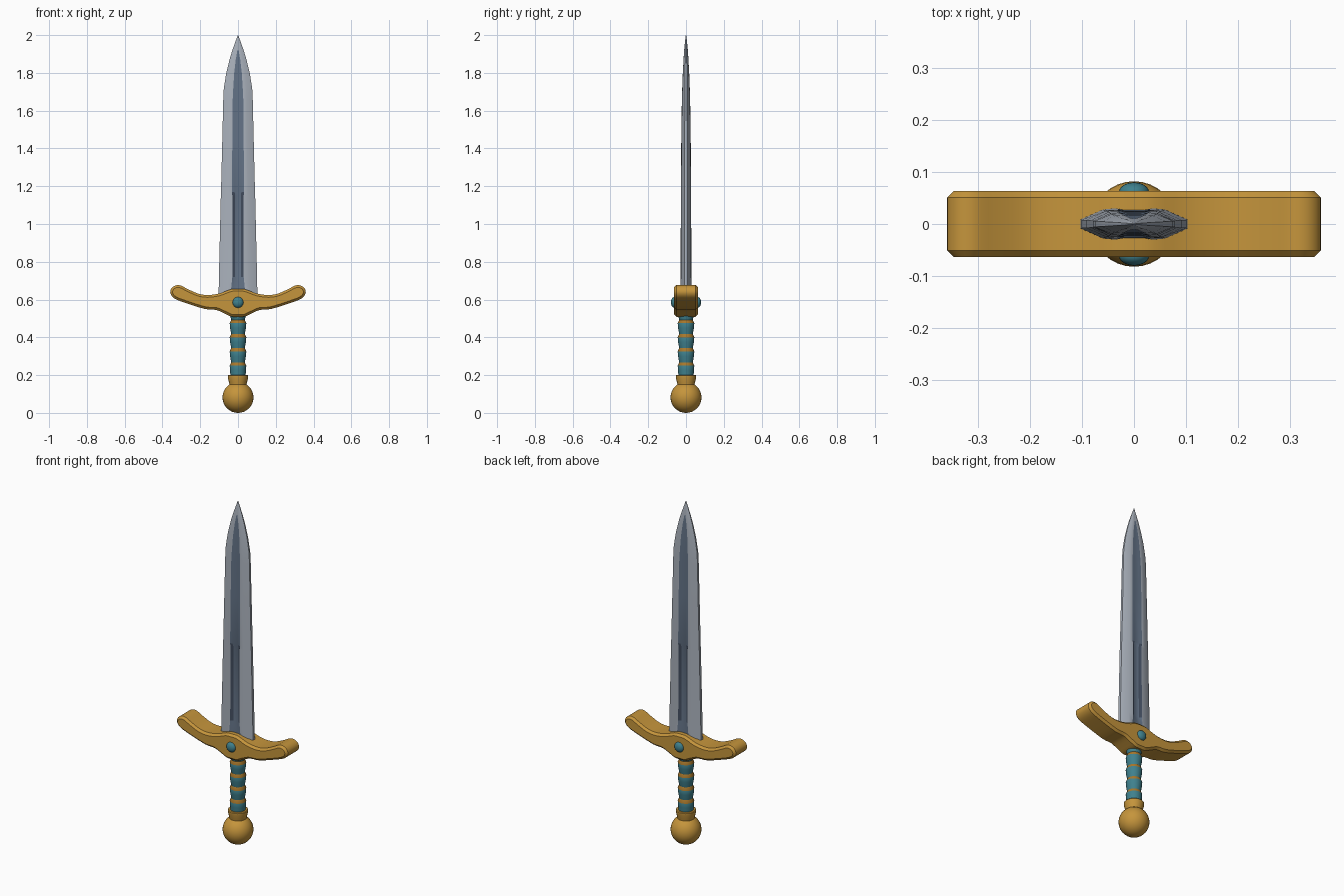
import bpy, bmesh, math
from mathutils import Vector, Matrix

if "Cube" in bpy.data.objects:
    bpy.data.objects.remove(bpy.data.objects["Cube"])


def material(name, rgb):
    m = bpy.data.materials.new(name)
    m.diffuse_color = (*rgb, 1)
    m.use_nodes = True
    m.node_tree.nodes["Principled BSDF"].inputs["Base Color"].default_value = m.diffuse_color
    return m


STEEL = material("steel", (0.40, 0.44, 0.50))
DARK = material("dark steel", (0.125, 0.17, 0.24))
DEEP = material("groove steel", (0.055, 0.075, 0.115))
GOLD = material("gold", (0.56, 0.30, 0.045))
BRONZE = material("bronze", (0.40, 0.19, 0.025))
TEAL = material("teal", (0.05, 0.22, 0.27))


def finish(bm, name, mats, angle=30):
    bmesh.ops.recalc_face_normals(bm, faces=bm.faces)
    me = bpy.data.meshes.new(name)
    bm.to_mesh(me)
    bm.free()
    ob = bpy.data.objects.new(name, me)
    bpy.context.collection.objects.link(ob)
    for m in mats:
        me.materials.append(m)
    bpy.ops.object.select_all(action='DESELECT')
    ob.select_set(True)
    bpy.context.view_layer.objects.active = ob
    bpy.ops.object.shade_smooth_by_angle(angle=math.radians(angle))
    return ob


def loft(rings, name, mats, rule=lambda ring, col: 0, angle=30):
    """Skin closed rings of equal length and cap both ends."""
    bm = bmesh.new()
    vs = [[bm.verts.new(p) for p in r] for r in rings]
    n = len(vs[0])
    for i in range(len(vs) - 1):
        for j in range(n):
            k = (j + 1) % n
            f = bm.faces.new((vs[i][j], vs[i][k], vs[i + 1][k], vs[i + 1][j]))
            f.material_index = rule(i, j)
    bm.faces.new(vs[0][::-1])
    bm.faces.new(vs[-1])
    return finish(bm, name, mats, angle)


def lathe(profile, name, mats, rule=lambda ring, col: 0, n=24):
    rings = [[(r * math.cos(a * math.tau / n), r * math.sin(a * math.tau / n), z)
              for a in range(n)] for r, z in profile]
    return loft(rings, name, mats, rule)


# Blade: z, half width, half thickness, fuller half width, groove depth
stations = [
    (0.60, 0.104, 0.030, 0.036, 0.003),
    (0.66, 0.102, 0.030, 0.036, 0.003),
    (0.72, 0.101, 0.029, 0.030, 0.009),
    (1.15, 0.091, 0.027, 0.030, 0.009),
    (1.17, 0.090, 0.027, 0.032, 0.002),
    (1.45, 0.083, 0.025, 0.030, 0.002),
    (1.66, 0.078, 0.022, 0.028, 0.002),
    (1.72, 0.075, 0.020, 0.025, 0.001),
    (1.80, 0.062, 0.017, 0.020, 0.001),
    (1.87, 0.045, 0.013, 0.012, 0.0005),
    (1.92, 0.030, 0.010, 0.003, 0.0002),
    (1.97, 0.012, 0.005, 0.001, 0.0001),
    (2.00, 0.001, 0.001, 0.0003, 0.0)]
sections = []
for z, w, t, f, d in stations:
    half = [(w, 0.28 * t), (0.58 * w, 0.93 * t), (f, t), (0.55 * f, t - d)]
    side = [(x, -y) for x, y in half] + [(-x, -y) for x, y in reversed(half)]
    sections.append([(x, y, z) for x, y in side + [(-x, -y) for x, y in side]])


def blade_colour(ring, col):
    c = col % 8
    if ring >= 10 or c not in (2, 3, 4):
        return 0
    return 2 if ring in (2, 3) and c in (2, 4) else 1


loft(sections, "blade", [STEEL, DARK, DEEP], blade_colour, 25)

# Guard: smooth right half outline, mirrored, extruded and chamfered
half = [(0, 0.657), (0.04, 0.654), (0.10, 0.632), (0.16, 0.624), (0.21, 0.631),
        (0.265, 0.655), (0.305, 0.675), (0.335, 0.673), (0.355, 0.655),
        (0.357, 0.630), (0.335, 0.605), (0.28, 0.583), (0.175, 0.550),
        (0.115, 0.545), (0.07, 0.526), (0.035, 0.510), (0, 0.509)]


def smooth(pts, steps=3):
    p = [Vector(q) for q in pts]
    p = [Vector((-p[1].x, p[1].y))] + p + [Vector((-p[-2].x, p[-2].y))]
    out = []
    for a, b, c, d in zip(p, p[1:], p[2:], p[3:]):
        for s in range(steps):
            t = s / steps
            out.append(0.5 * (2 * b + (c - a) * t + (2 * a - 5 * b + 4 * c - d) * t * t
                              + (3 * b - a - 3 * c + d) * t ** 3))
    return out + [p[-2]]


right = smooth(half)
outline = right + [Vector((-p.x, p.y)) for p in reversed(right[1:-1])]
bm = bmesh.new()
rows = [[bm.verts.new((p.x, y, p.y)) for p in outline] for y in (-0.063, 0.063)]
caps = [bm.faces.new(rows[0]), bm.faces.new(rows[1][::-1])]
for j in range(len(outline)):
    k = (j + 1) % len(outline)
    bm.faces.new((rows[0][j], rows[1][j], rows[1][k], rows[0][k]))
bmesh.ops.recalc_face_normals(bm, faces=bm.faces)
bmesh.ops.bevel(bm, geom=[e for f in caps for e in f.edges], offset=0.012,
                segments=1, profile=0.5, affect='EDGES', clamp_overlap=False)
finish(bm, "guard", [GOLD])


def ball(name, mat, centre, radii, u=32, v=16):
    bm = bmesh.new()
    bmesh.ops.create_uvsphere(bm, u_segments=u, v_segments=v, radius=1,
                              matrix=Matrix.Translation(centre) @ Matrix.Diagonal((*radii, 1)))
    return finish(bm, name, [mat], 60)


# Gems on both faces of the guard
for side, label in ((-1, "front"), (1, "back")):
    ball(label + "_gem", TEAL, (0, side * 0.061, 0.585), (0.029, 0.019, 0.029), 20, 12)

# Grip: flared wraps, each topped by an upward bronze slope
profile = [(0.040, 0.19)]
for z in (0.250, 0.325, 0.400, 0.475):
    profile += [(0.042, z - 0.025), (0.044, z), (0.036, z + 0.018)]
profile += [(0.042, 0.515), (0.042, 0.54)]
lathe(profile, "grip", [TEAL, BRONZE], lambda ring, col: int(ring % 3 == 2 and ring < 12))

# Collar and pommel
lathe([(0.045, 0.145), (0.047, 0.160), (0.054, 0.185), (0.054, 0.197), (0.050, 0.201)],
      "collar", [GOLD])
ball("pommel", GOLD, (0, 0, 0.082), (0.082, 0.082, 0.082))
